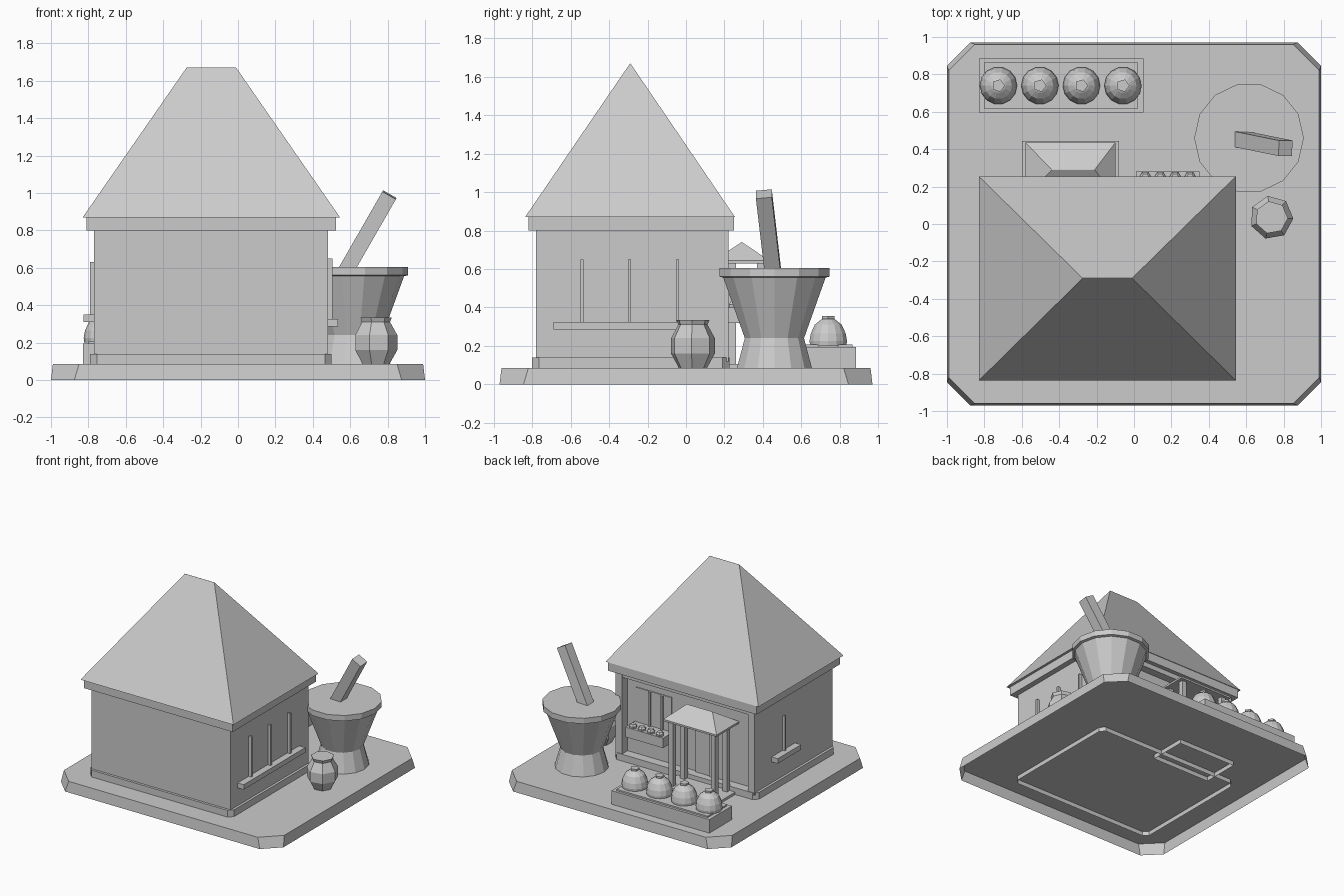
import bpy, bmesh, math
from mathutils import Vector

cube = bpy.data.objects.get("Cube")
if cube:
    bpy.data.objects.remove(cube)

# One plain grey for the whole model
grey = bpy.data.materials.new("plain_grey")
grey.use_nodes = True
grey.diffuse_color = (0.6, 0.6, 0.6, 1)
grey.node_tree.nodes["Principled BSDF"].inputs["Base Color"].default_value = (0.6, 0.6, 0.6, 1)


def finish(name, bm):
    bmesh.ops.recalc_face_normals(bm, faces=bm.faces[:])
    mesh = bpy.data.meshes.new(name)
    bm.to_mesh(mesh)
    bm.free()
    mesh.materials.append(grey)
    obj = bpy.data.objects.new(name, mesh)
    bpy.context.collection.objects.link(obj)
    return obj


def loft(name, rings, open_bottom=False):
    """Skin a stack of equal rings, cap the top and, unless open, the bottom."""
    bm = bmesh.new()
    loops = [[bm.verts.new(p) for p in ring] for ring in rings]
    n = len(loops[0])
    for a, b in zip(loops, loops[1:]):
        for i in range(n):
            j = (i + 1) % n
            bm.faces.new((a[i], a[j], b[j], b[i]))
    if not open_bottom:
        bm.faces.new(loops[0][::-1])
    bm.faces.new(loops[-1])
    return finish(name, bm)


def rect(x0, x1, y0, y1, z, cut=0):
    """Rectangle at height z, optionally with its corners cut."""
    if not cut:
        return [(x0, y0, z), (x1, y0, z), (x1, y1, z), (x0, y1, z)]
    return [(x0 + cut, y0, z), (x1 - cut, y0, z), (x1, y0 + cut, z), (x1, y1 - cut, z),
            (x1 - cut, y1, z), (x0 + cut, y1, z), (x0, y1 - cut, z), (x0, y0 + cut, z)]


def box(name, x0, x1, y0, y1, z0, z1, cut=0, open_bottom=False):
    return loft(name, [rect(x0, x1, y0, y1, z, cut) for z in (z0, z1)], open_bottom)


def lathe(name, x, y, profile, sides, turn=0.0):
    rings = []
    for r, z in profile:
        rings.append([(x + r * math.cos(turn + math.tau * i / sides),
                       y + r * math.sin(turn + math.tau * i / sides), z) for i in range(sides)])
    return loft(name, rings)


def beam(name, start, end, width):
    """Square bar between two points."""
    a, b = Vector(start), Vector(end)
    axis = (b - a).normalized()
    side = axis.cross(Vector((0, 1, 0))).normalized() * width / 2
    up = axis.cross(side).normalized() * width / 2
    return loft(name, [[p + side + up, p - side + up, p - side - up, p + side - up] for p in (a, b)])


# Hollow ground slab with cut corners
G = 0.085
loft("ground_slab", [rect(-1, 1, -0.97, 0.97, 0, 0.125),
                     rect(-0.99, 0.99, -0.96, 0.96, G, 0.14)], open_bottom=True)

# House body, its back wall set in behind corner posts and a lintel
box("plinth", -0.79, 0.50, -0.80, 0.225, 0.05, 0.14, 0.035, open_bottom=True)
box("house_walls", -0.77, 0.48, -0.78, 0.15, 0.12, 0.81)
box("back_corner_post_right", -0.77, -0.71, 0.14, 0.22, 0.12, 0.81)
box("back_corner_post_left", 0.42, 0.48, 0.14, 0.22, 0.12, 0.81)
box("back_lintel", -0.72, 0.43, 0.14, 0.215, 0.76, 0.81)
box("cornice", -0.81, 0.525, -0.82, 0.25, 0.80, 0.87)
loft("hipped_roof", [rect(-0.83, 0.545, -0.837, 0.255, 0.87),
                     rect(-0.275, -0.01, -0.2905, -0.2895, 1.67)])

# Side sills with upright bars
box("left_sill", 0.47, 0.535, -0.69, 0.10, 0.285, 0.325)
for i, y in enumerate((-0.54, -0.295, -0.045)):
    box(f"left_wall_bar_{i}", 0.47, 0.505, y - 0.008, y + 0.008, 0.325, 0.65)
box("right_sill", -0.825, -0.76, -0.30, 0.0, 0.31, 0.35)
box("right_wall_bar", -0.79, -0.76, -0.158, -0.142, 0.35, 0.63)

# Back window with bars, and a flower box under it
box("window_frame", 0.02, 0.34, 0.14, 0.158, 0.40, 0.68)
for x in (0.10, 0.21):
    box("window_bar", x - 0.008, x + 0.008, 0.14, 0.175, 0.40, 0.68)
box("flower_box", 0.01, 0.35, 0.14, 0.28, 0.32, 0.40)
for i in range(4):
    lathe("flower_clump", 0.06 + 0.08 * i, 0.25,
          [(0.03, 0.40), (0.032, 0.415), (0.02, 0.43)], 6)

# Back door under a small porch
box("porch_step", -0.60, -0.08, 0.14, 0.445, 0.05, 0.105, open_bottom=True)
box("door", -0.48, -0.20, 0.14, 0.165, 0.10, 0.58)
box("door_centre_strip", -0.35, -0.33, 0.16, 0.175, 0.10, 0.58)
for x in (-0.53, -0.15):
    for y in (0.24, 0.39):
        box("porch_post", x - 0.02, x + 0.02, y - 0.02, y + 0.02, 0.10, 0.635)
loft("porch_roof", [rect(-0.58, -0.10, 0.145, 0.435, 0.628),
                    rect(-0.58, -0.10, 0.145, 0.435, 0.643),
                    rect(-0.44, -0.21, 0.2895, 0.2905, 0.74)])

# Planter with four round lidded pots
box("planter", -0.83, 0.05, 0.595, 0.885, G, 0.195, open_bottom=True)
box("planter_bed", -0.80, 0.02, 0.615, 0.865, 0.19, 0.207)
for i in range(4):
    x = -0.725 + 0.222 * i
    lathe("round_pot", x, 0.74, [(0.097, 0.20), (0.1, 0.225), (0.093, 0.265), (0.072, 0.31),
                                 (0.04, 0.335), (0.03, 0.34)], 14)
    lathe("pot_lid", x, 0.74, [(0.03, 0.33), (0.035, 0.345), (0.035, 0.355)], 5)

# Large mortar with a leaning pestle
lathe("mortar", 0.615, 0.46, [(0.2, G), (0.158, 0.24), (0.273, 0.555), (0.293, 0.56),
                              (0.293, 0.605)], 14)
beam("pestle", (0.54, 0.46, 0.52), (0.81, 0.405, 0.99), 0.083)

# Seven sided water jar
lathe("water_jar", 0.735, 0.035, [(0.075, G), (0.117, 0.16), (0.117, 0.24), (0.078, 0.31),
                                  (0.088, 0.335)], 7, -0.05)
